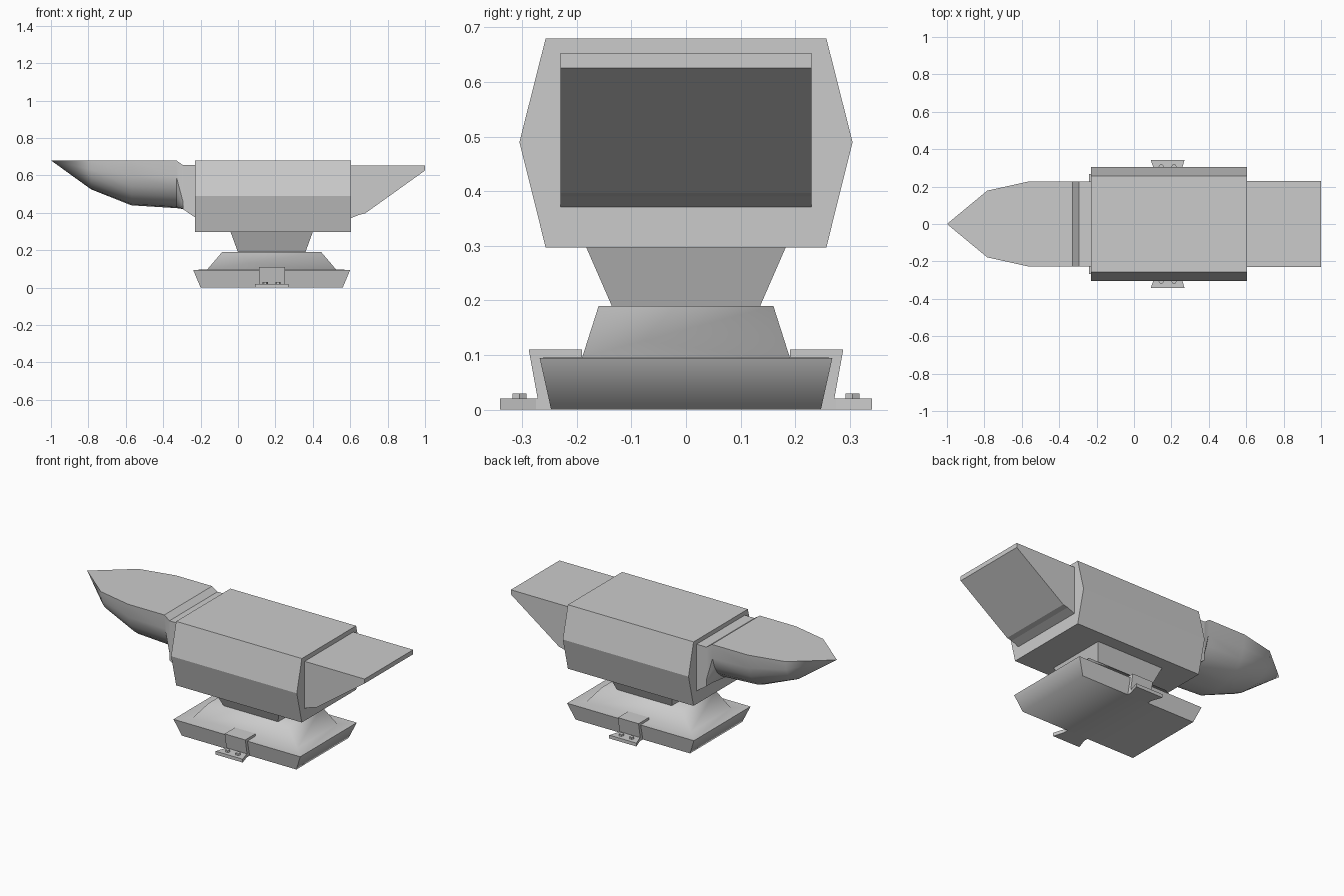
import bpy, bmesh, math

if "Cube" in bpy.data.objects:
    bpy.data.objects.remove(bpy.data.objects["Cube"])


def loft(name, rings, smooth=None):
    """Bridge a stack of equal-length point rings and cap both ends."""
    bm = bmesh.new()
    vs = [[bm.verts.new(p) for p in r] for r in rings]
    for a, b in zip(vs, vs[1:]):
        n = len(a)
        for i in range(n):
            j = (i + 1) % n
            bm.faces.new((a[i], a[j], b[j], b[i]))
    bm.faces.new(vs[0])
    bm.faces.new(vs[-1])
    bmesh.ops.remove_doubles(bm, verts=bm.verts, dist=1e-5)
    bmesh.ops.recalc_face_normals(bm, faces=bm.faces)
    me = bpy.data.meshes.new(name)
    bm.to_mesh(me)
    bm.free()
    ob = bpy.data.objects.new(name, me)
    bpy.context.collection.objects.link(ob)
    if smooth:
        bpy.ops.object.select_all(action='DESELECT')
        ob.select_set(True)
        bpy.context.view_layer.objects.active = ob
        bpy.ops.object.shade_smooth_by_angle(angle=math.radians(smooth))
    return ob


def along_x(name, prof, x0, x1):
    return loft(name, [[(x, y, z) for y, z in prof] for x in (x0, x1)])


def along_y(name, prof, w):
    return loft(name, [[(x, y, z) for x, z in prof] for y in (-w, w)])


def rect(x0, x1, w, z):
    return [(x0, -w, z), (x1, -w, z), (x1, w, z), (x0, w, z)]


def horn_ring(x, w, top, bottom, power, n=12):
    """Flat-topped, round-bottomed section; a small power makes it boxier."""
    pts = []
    for i in range(n + 1):
        a = math.pi * i / n
        c, s = math.cos(a), math.sin(a)
        y = math.copysign(abs(c) ** power, c) * w if abs(c) > 1e-6 else 0
        z = top - (top - bottom) * (abs(s) ** power if abs(s) > 1e-6 else 0)
        pts.append((x, y, z))
    return pts


# Hexagonal body
along_x("body", [(-.257, .68), (.257, .68), (.305, .49),
                 (.257, .297), (-.257, .297), (-.305, .49)], -.23, .603)

# Tapered heel
along_y("heel", [(.60, .653), (1.0, .653), (1.0, .626),
                 (.68, .397), (.65, .39), (.60, .37)], .23)

# Neck block between body and horn
along_y("neck", [(-.295, .655), (-.225, .655), (-.225, .372), (-.295, .42)], .228)

# Horn with flat top, flaring into the neck
loft("horn", [horn_ring(-.295, .228, .655, .42, .15),
              horn_ring(-.33, .226, .68, .425, .8),
              horn_ring(-.57, .226, .68, .44, .8),
              horn_ring(-.785, .178, .68, .525, .85),
              [(-1.0, 0, .68)] * 13], smooth=35)

# Waist
loft("waist", [rect(0, .36, .135, .188), rect(-.04, .40, .183, .298)])

# Stepped foot
loft("foot", [rect(-.20, .56, .247, 0), rect(-.24, .60, .268, .095),
              rect(-.165, .525, .19, .096), rect(-.085, .445, .16, .19)], smooth=75)

# Hold-down clamps with two bolts each, front and back
for s, side in ((-1, "front"), (1, "back")):
    hook = [(.19, .11), (.288, .11), (.268, 0), (.247, 0), (.267, .095), (.19, .095)]
    loft(side + "_clamp", [[(x, s * y, z) for y, z in hook] for x in (.113, .25)])
    tab = [(.113, .25), (.25, .25), (.25, .275), (.27, .341), (.09, .341), (.113, .275)]
    loft(side + "_clamp_tab", [[(x, s * y, z) for x, y in tab] for z in (0, .02)])
    for k, x in enumerate((.146, .214)):
        bolt = [(x + .0145 * math.cos(i * math.pi / 3),
                 s * .305 + .0145 * math.sin(i * math.pi / 3)) for i in range(6)]
        loft(f"{side}_bolt_{k + 1}", [[(*p, z) for p in bolt] for z in (.018, .03)])
